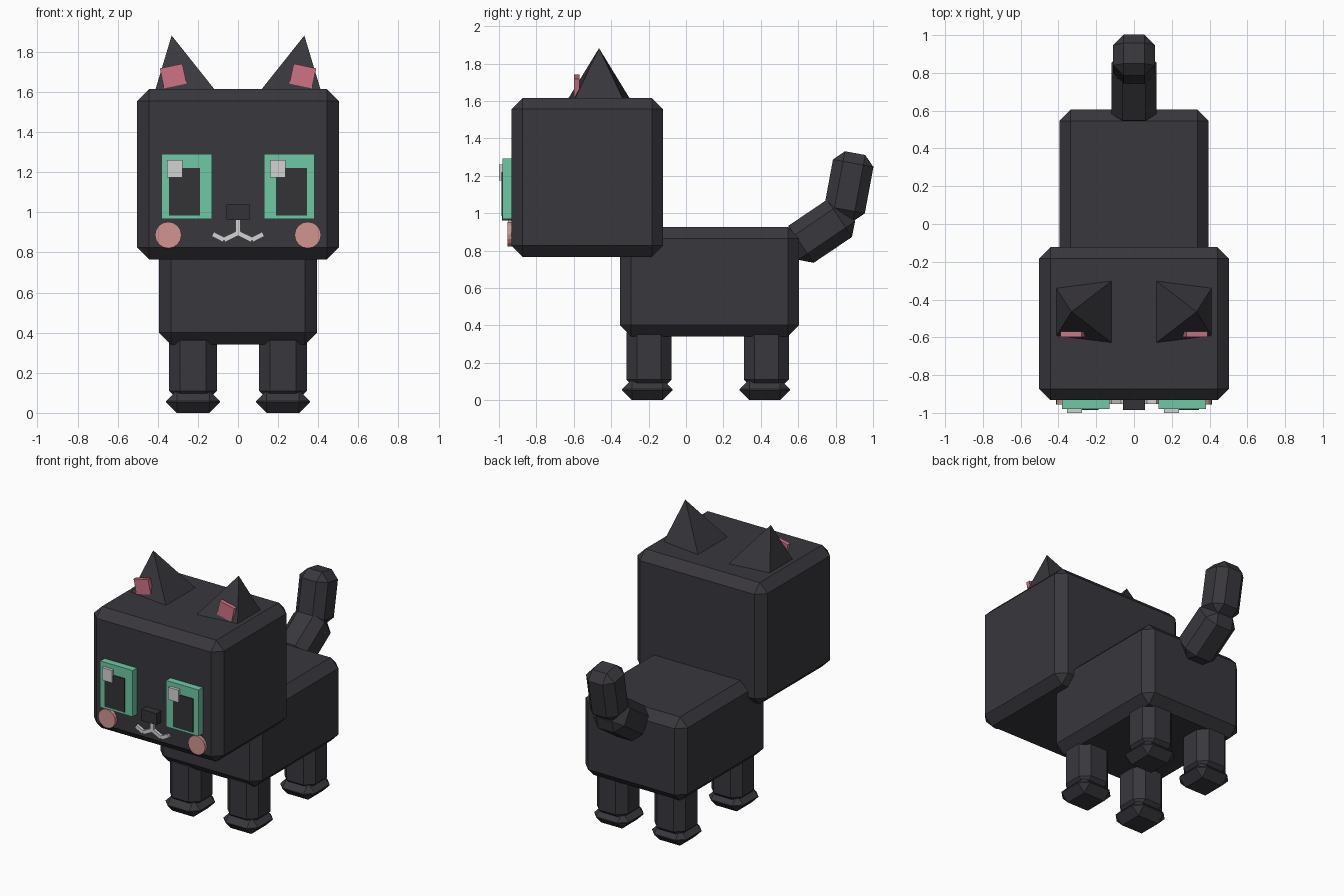
import bpy
import bmesh
from math import radians, atan2, hypot
from mathutils import Matrix, Vector

cube = bpy.data.objects.get("Cube")
if cube:
    bpy.data.objects.remove(cube, do_unlink=True)


def material(name, rgb):
    m = bpy.data.materials.new(name)
    m.use_nodes = True
    color = (*rgb, 1)
    m.diffuse_color = color
    m.node_tree.nodes["Principled BSDF"].inputs["Base Color"].default_value = color
    return m


FUR = material("charcoal fur", (0.04, 0.038, 0.046))
BLACK = material("pupil black", (0.033, 0.033, 0.037))
GREEN = material("eye green", (0.16, 0.58, 0.38))
EAR_PINK = material("ear pink", (0.62, 0.17, 0.235))
CHEEK_PINK = material("cheek pink", (0.64, 0.3, 0.28))
WHITE = material("soft white", (0.65, 0.65, 0.65))


def add_object(name, bm, mat, loc=(0, 0, 0), rot=(0, 0, 0)):
    bmesh.ops.recalc_face_normals(bm, faces=bm.faces)
    mesh = bpy.data.meshes.new(name)
    bm.to_mesh(mesh)
    bm.free()
    mesh.materials.append(mat)
    ob = bpy.data.objects.new(name, mesh)
    ob.location = loc
    ob.rotation_euler = rot
    bpy.context.scene.collection.objects.link(ob)
    return ob


def box(name, mat, loc, size, bevel=0, rot=(0, 0, 0)):
    """Box of the given size, optionally with chamfered edges."""
    bm = bmesh.new()
    bmesh.ops.create_cube(bm, size=1)
    bmesh.ops.scale(bm, vec=size, verts=bm.verts)
    ob = add_object(name, bm, mat, loc, rot)
    if bevel:
        mod = ob.modifiers.new("chamfer", 'BEVEL')
        mod.width = bevel
        mod.segments = 1
        mod.limit_method = 'NONE'
    return ob


def face_plate(name, mat, x, z, w, h, front, back=-0.92, tilt=0):
    """Block on the front of the face, from depth back to depth front."""
    return box(name, mat, (x, (front + back) / 2, z), (w, back - front, h),
               rot=(0, tilt, 0))


def stroke(name, start, end):
    """White mouth bar between two (x, z) points."""
    dx, dz = end[0] - start[0], end[1] - start[1]
    face_plate(name, WHITE, (start[0] + end[0]) / 2, (start[1] + end[1]) / 2,
               hypot(dx, dz), 0.025, -0.953, tilt=-atan2(dz, dx))


# Head and body
box("head", FUR, (0, -0.528, 1.191), (1.006, 0.81, 0.85), 0.06)
box("body", FUR, (0, 0.126, 0.633), (0.79, 0.958, 0.584), 0.06)

# Tail
box("tail_base", FUR, (0, 0.718, 0.903), (0.24, 0.24, 0.367), 0.06, (radians(-56), 0, 0))
box("tail_tip", FUR, (0, 0.871, 1.143), (0.22, 0.22, 0.362), 0.055, (radians(-10.5), 0, 0))

for side, s in (("left", 1), ("right", -1)):
    # Legs and paws
    for end, y in (("front", -0.198), ("back", 0.43)):
        box(f"{end}_{side}_leg", FUR, (s * 0.224, y, 0.235), (0.24, 0.24, 0.36), 0.055)
        box(f"{end}_{side}_paw", FUR, (s * 0.224, y - 0.009, 0.056), (0.268, 0.268, 0.112), 0.053)

    # Outward leaning ear, its base sunk slightly into the head
    bm = bmesh.new()
    tip = Vector((s * 0.331, -0.465, 1.882))
    base = [(0.116, -0.63), (0.412, -0.593), (0.412, -0.338), (0.116, -0.3)]
    ring = [bm.verts.new(tip + (Vector((s * x, y, 1.612)) - tip) * 1.06) for x, y in base]
    apex = bm.verts.new(tip)
    bm.faces.new(ring)
    for i in range(4):
        bm.faces.new((ring[i], ring[(i + 1) % 4], apex))
    add_object(f"{side}_ear", bm, FUR)
    box(f"{side}_inner_ear", EAR_PINK, (s * 0.323, -0.584, 1.68), (0.115, 0.028, 0.102),
        rot=(0, s * radians(12), 0))

    # Eye
    face_plate(f"{side}_eye", GREEN, s * 0.255, 1.13, 0.252, 0.324, -0.98)
    face_plate(f"{side}_pupil", BLACK, s * 0.266, 1.103, 0.154, 0.236, -0.986)
    glint_x = 0.199 if s > 0 else -0.315
    face_plate(f"{side}_eye_glint", WHITE, glint_x, 1.217, 0.078, 0.087, -1.0, -0.97)

    # Round cheek
    bm = bmesh.new()
    bmesh.ops.create_cone(bm, cap_ends=True, segments=16, radius1=0.066, radius2=0.066,
                          depth=0.034, matrix=Matrix.Rotation(radians(90), 3, 'X').to_4x4())
    add_object(f"{side}_cheek", bm, CHEEK_PINK, (s * 0.348, -0.938, 0.887))

    # Mouth curve
    stroke(f"{side}_mouth_inner", (0, 0.897), (s * 0.07, 0.863))
    stroke(f"{side}_mouth_outer", (s * 0.07, 0.863), (s * 0.126, 0.892))

# Nose and the line below it
face_plate("nose", BLACK, 0, 1.002, 0.115, 0.08, -0.985)
stroke("mouth_stem", (0, 0.965), (0, 0.89))
